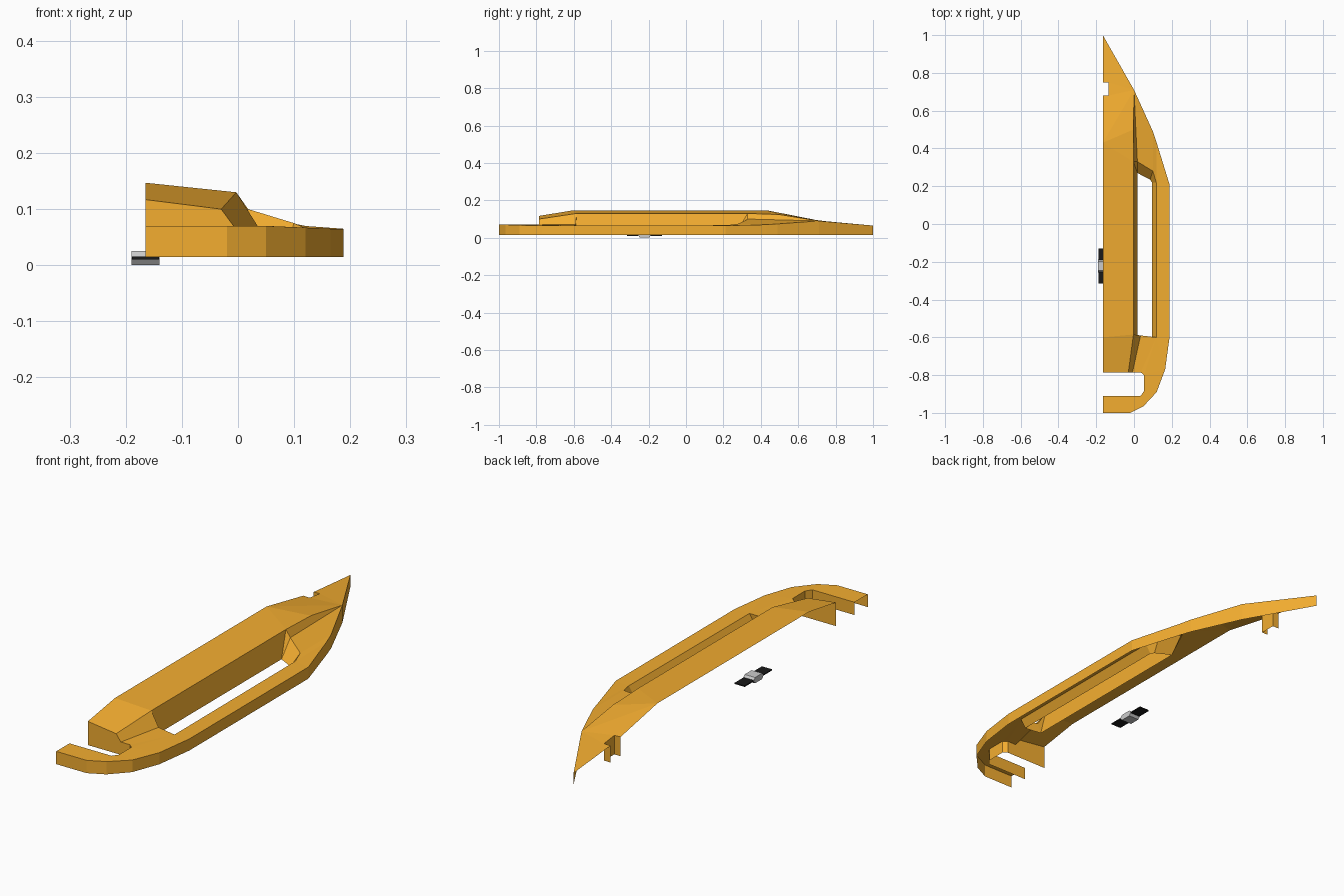
import bpy
from mathutils import Vector

if "Cube" in bpy.data.objects:
    bpy.data.objects.remove(bpy.data.objects["Cube"])


def material(name, rgb):
    m = bpy.data.materials.new(name)
    m.diffuse_color = (*rgb, 1)
    m.use_nodes = True
    m.node_tree.nodes["Principled BSDF"].inputs["Base Color"].default_value = m.diffuse_color
    return m


orange = material("orange", (0.9, 0.42, 0.03))
black = material("black", (0.01, 0.01, 0.01))


def make(name, faces, mat=None):
    """Build a mesh from coordinate polygons, welding shared corners."""
    index, polys = {}, []
    for f in faces:
        ids = []
        for p in f:
            i = index.setdefault(tuple(p), len(index))
            if i not in ids:
                ids.append(i)
        if len(ids) > 2:
            polys.append(ids)
    me = bpy.data.meshes.new(name)
    me.from_pydata(list(index), [], polys)
    ob = bpy.data.objects.new(name, me)
    bpy.context.collection.objects.link(ob)
    if mat:
        me.materials.append(mat)
    return ob


def strip(a, b):
    return [(a[i], b[i], b[i + 1], a[i + 1]) for i in range(len(a) - 1)]


def skirt(path, z=0.015):
    return strip(path, [(x, y, z) for x, y, _ in path])


# outer gunwale, bow to stern
O = [(-.165, 1, .065), (0, .71, .09), (.1, .49, .074), (.12, .43, .07),
     (.188, .21, .065), (.188, -.6, .065), (.165, -.77, .065), (.12, -.89, .067),
     (.05, -.965, .07), (-.02, -1, .07), (-.165, -1, .07)]
# slot rim (top and bottom), bow to stern
C = [(.018, .33, .1), (.1, .28, .075), (.118, .22, .067), (.118, -.6, .065), (.035, -.59, .07)]
L = [(.018, .27, .03), (.085, .235, .03), (.095, .22, .03), (.095, -.6, .03), (.018, -.59, .03)]
# raised deck centre line and ridge
M = [(-.165, .43, .147), (-.165, -.6, .147), (-.165, -.785, .117)]
R = [(-.003, .5, .124), (-.003, .33, .13), (-.003, -.585, .13), (-.03, -.785, .1)]
base = (-.008, -.785, .07)
# bow notch and stern cut-out
N = [(-.165, .68, .098), (-.135, .68, .097), (-.135, .75, .088), (-.165, .75, .087)]
K = [(.035, -.785, .07), (.053, -.8, .07), (.053, -.885, .07), (.035, -.91, .07), (-.165, -.91, .07)]

# outer side and hanging walls
make("hull_side", skirt(O), orange)
make("bow_notch_wall", skirt(N), orange)
make("stern_cutout_wall", skirt([M[2], R[3], base] + K), orange)

# raised centre deck with its sloped side
make("centre_deck", [
    (M[0], M[1], R[2], R[1]), (M[0], R[1], R[0]), (M[1], M[2], R[3], R[2]),
    (O[1], R[0], R[1], C[0]), (R[1], L[0], C[0]), (R[1], R[2], L[4], L[0]),
    (R[2], C[4], L[4]), (R[2], R[3], base, C[4])], orange)

# bow deck around the notch
make("bow_deck", [
    (M[0], R[0], O[1]), (M[0], O[1], N[1], N[0]),
    (N[1], O[1], N[2]), (N[2], O[1], O[0], N[3])], orange)

# side rail, foredeck shoulder and stern deck
make("side_deck", [
    (O[1], C[0], C[1], O[2]), (O[2], C[1], C[2], O[3]), (O[3], C[2], O[4]),
    (O[4], C[2], C[3], O[5]), (C[3], C[4], base, K[0]), (C[3], K[0], K[1]),
    (C[3], O[6], O[5]), (C[3], K[1], O[6])] +
    strip(O[6:10], K[1:4] + [K[3]]) + [(O[9], O[10], K[4], K[3])], orange)

# sloped inner wall of the slot
make("slot_wall", strip(C, L), orange)


def prism(name, profile, x0, x1, mat=None):
    """Closed solid: a y-z profile extruded along x."""
    a = [(x0, y, z) for y, z in profile]
    b = [(x1, y, z) for y, z in profile]
    return make(name, [a[::-1], b] + strip(a + a[:1], b + b[:1]), mat)


# strap and its faceted clasp
yc = -.222
prism("strap", [(yc - .093, .0105), (yc + .093, .0105), (yc + .093, .0155), (yc - .093, .0155)],
      -.189, -.141, black)
prism("clasp", [(yc - .034, .0125), (yc - .024, 0), (yc + .024, 0),
                (yc + .034, .0125), (yc + .024, .025), (yc - .024, .025)], -.19, -.14)
